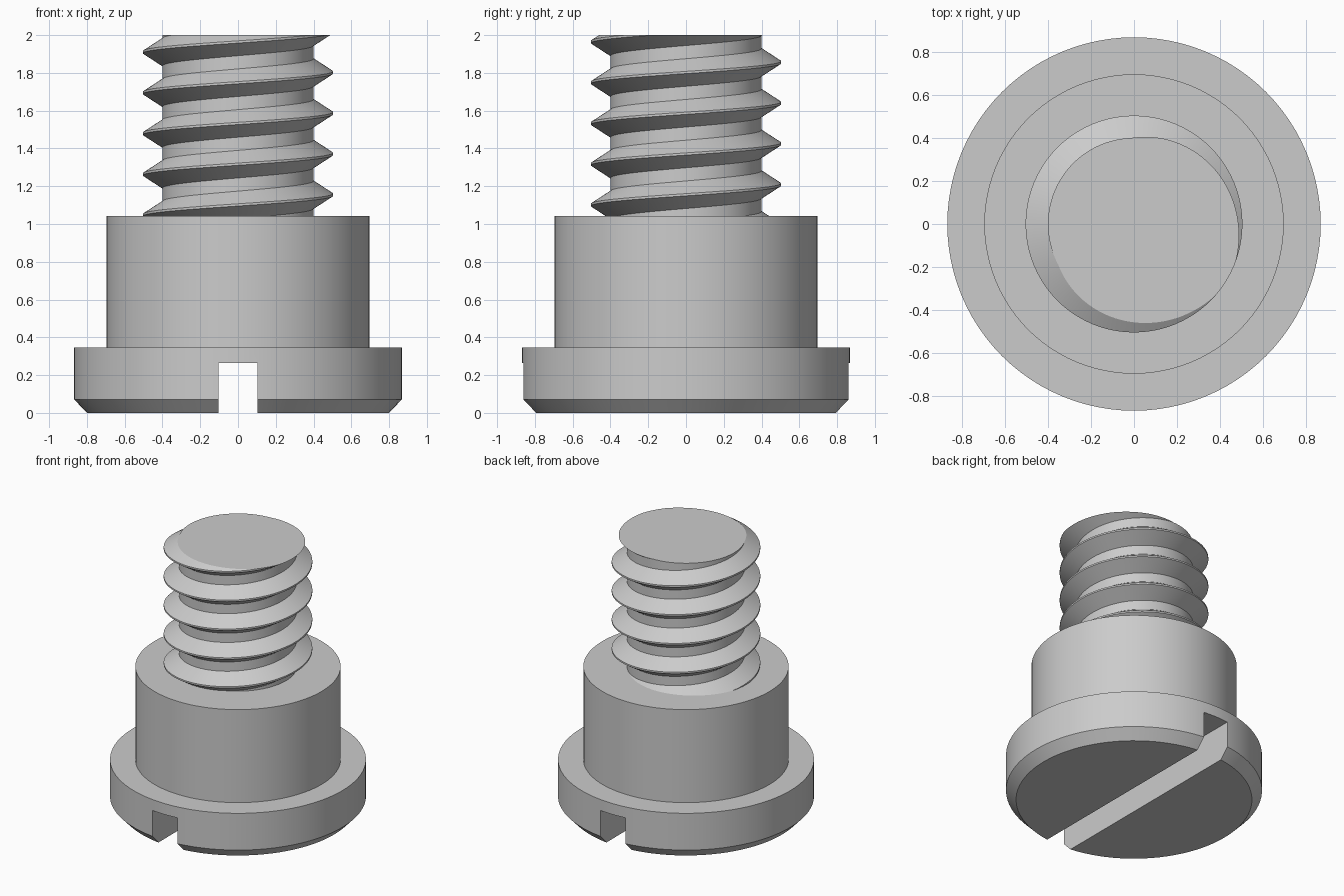
import bpy, bmesh
from math import pi, cos, sin

SEGMENTS = 96
PITCH = 0.2157

if "Cube" in bpy.data.objects:
    bpy.data.objects.remove(bpy.data.objects["Cube"])

# Plain grey metal
metal = bpy.data.materials.new("grey metal")
metal.use_nodes = True
metal.diffuse_color = (0.6, 0.6, 0.6, 1)
metal.node_tree.nodes["Principled BSDF"].inputs["Base Color"].default_value = (0.6, 0.6, 0.6, 1)


def make_object(name, bm):
    bmesh.ops.recalc_face_normals(bm, faces=bm.faces)
    mesh = bpy.data.meshes.new(name)
    bm.to_mesh(mesh)
    bm.free()
    mesh.materials.append(metal)
    obj = bpy.data.objects.new(name, mesh)
    bpy.context.collection.objects.link(obj)
    return obj


def select_only(obj):
    bpy.ops.object.select_all(action="DESELECT")
    obj.select_set(True)
    bpy.context.view_layer.objects.active = obj


def smooth(obj):
    select_only(obj)
    bpy.ops.object.shade_smooth_by_angle(angle=pi / 6)


# Chamfered head and shoulder, turned from one profile
profile = [(0.80, 0), (0.868, 0.072), (0.868, 0.347),
           (0.696, 0.347), (0.696, 1.043)]
bm = bmesh.new()
rings = []
for r, z in profile:
    rings.append([bm.verts.new((r * cos(2 * pi * i / SEGMENTS), r * sin(2 * pi * i / SEGMENTS), z))
                  for i in range(SEGMENTS)])
for low, high in zip(rings, rings[1:]):
    for i in range(SEGMENTS):
        k = (i + 1) % SEGMENTS
        bm.faces.new((low[i], low[k], high[k], high[i]))
bm.faces.new(rings[0])
bm.faces.new(rings[-1])
body = make_object("head_and_shoulder", bm)

# Screwdriver slot across the underside of the head
bm = bmesh.new()
bmesh.ops.create_cube(bm, size=1)
bmesh.ops.scale(bm, vec=(0.206, 2.4, 0.53), verts=bm.verts)
cutter = make_object("slot_cutter", bm)
cutter.hide_render = True
slot = body.modifiers.new("slot", "BOOLEAN")
slot.operation = "DIFFERENCE"
slot.solver = "EXACT"
slot.object = cutter
bpy.context.view_layer.update()
select_only(body)
bpy.ops.object.modifier_apply(modifier="slot")
bpy.data.objects.remove(cutter)
smooth(body)

# Threaded shank: tooth profile swept up a helix, each turn joined to the next
tooth = [(0.40, -0.073), (0.504, -0.006), (0.504, 0.006), (0.40, 0.073)]
bm = bmesh.new()
columns = []
for i in range(-2 * SEGMENTS, 6 * SEGMENTS):
    a = 2 * pi * i / SEGMENTS
    z0 = 1.155 + PITCH * i / SEGMENTS
    columns.append([bm.verts.new((r * cos(a), r * sin(a), z0 + dz)) for r, dz in tooth])
for i in range(len(columns) - 1):
    c, n = columns[i], columns[i + 1]
    for j in range(3):
        bm.faces.new((c[j], n[j], n[j + 1], c[j + 1]))
    if i + 1 + SEGMENTS < len(columns):
        bm.faces.new((c[3], n[3], columns[i + 1 + SEGMENTS][0], columns[i + SEGMENTS][0]))

# Trim the shank flat at both ends and cap it
for z, direction in ((2.0, 1), (1.02, -1)):
    bmesh.ops.bisect_plane(bm, geom=bm.verts[:] + bm.edges[:] + bm.faces[:], dist=1e-5,
                           plane_co=(0, 0, z), plane_no=(0, 0, direction), clear_outer=True)
    rim = [e for e in bm.edges if e.is_boundary and all(abs(v.co.z - z) < 1e-4 for v in e.verts)]
    bmesh.ops.contextual_create(bm, geom=rim)
smooth(make_object("threaded_shank", bm))
